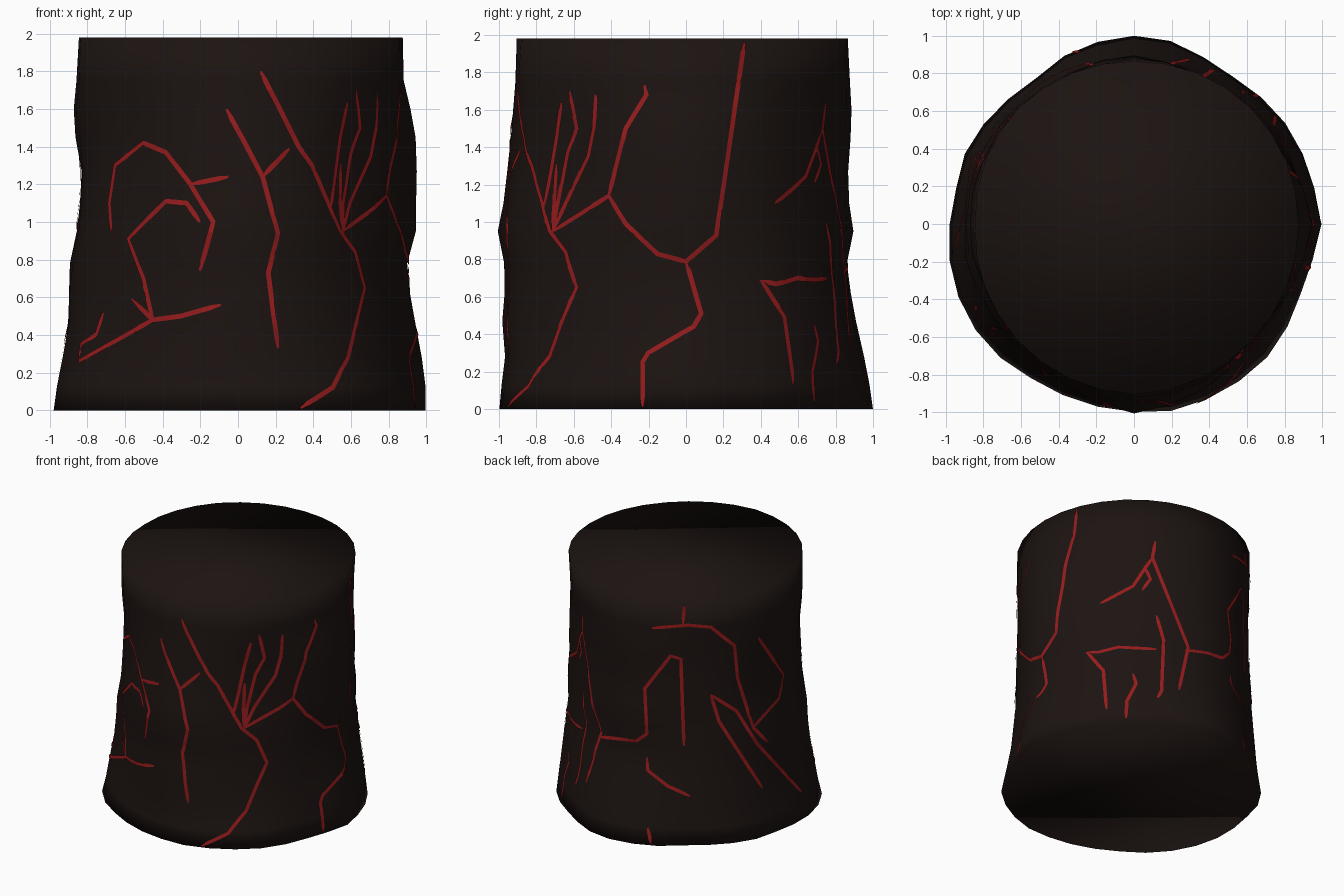
import bpy, bmesh, random
from math import sin, cos, pi, radians, ceil
from mathutils import Vector
from mathutils.bvhtree import BVHTree

random.seed(4)
H = 1.98


def interp(pts, x):
    for (a, fa), (b, fb) in zip(pts, pts[1:]):
        if x <= b:
            return fa + (fb - fa) * max(0, x - a) / (b - a)
    return pts[-1][1]


def material(name, rgb):
    m = bpy.data.materials.new(name)
    m.diffuse_color = (*rgb, 1)
    return m


def make_object(name, bm, mat):
    me = bpy.data.meshes.new(name)
    bm.to_mesh(me)
    me.materials.append(mat)
    ob = bpy.data.objects.new(name, me)
    bpy.context.collection.objects.link(ob)
    return ob


# Side profiles (height, radius) every 45 degrees from +x, and the plan outline (angle, radius)
SIDES = [
    [(0, .98), (.13, .985), (.33, .95), (.5, .92), (.85, .89), (.97, .94), (1.45, .94), (1.75, .88), (H, .875)],
    [(0, .98), (.3, .94), (.65, .9), (1, .86), (1.5, .84), (H, .875)],
    [(0, .99), (.25, .95), (.5, .9), (.78, .85), (.95, .885), (1.2, .865), (1.6, .88), (H, .865)],
    [(0, .97), (.5, .91), (1, .88), (1.5, .865), (H, .87)],
    [(0, .99), (.2, .955), (.5, .91), (.75, .905), (1.05, .845), (1.3, .835), (1.56, .88), (H, .845)],
    [(0, 1.0), (.48, .905), (1, .87), (1.42, .84), (1.7, .86), (H, .875)],
    [(0, .985), (.25, .955), (.47, .975), (.75, .955), (.95, .995), (1.25, .955), (1.7, .915), (H, .905)],
    [(0, .995), (.28, .925), (.65, .89), (.95, .885), (1.15, .86), (1.7, .88), (H, .88)]]
PLAN = [(0, 1.0), (12, .98), (35, .97), (60, .94), (83, 1.0), (110, .98), (122, .94), (156, .98),
        (171, .96), (197, 1.0), (217, 1.0), (239, .97), (258, .985), (281, 1.01), (316, .99),
        (342, .95), (360, 1.0)]


def radius(deg, z):
    k, t = divmod(deg / 45, 1)
    k = int(k) % 8
    r = interp(SIDES[k], z) * (1 - t) + interp(SIDES[(k + 1) % 8], z) * t
    return r * (1 + (interp(PLAN, deg) - .985) * (1 - z / H))


# Rock column: stacked uneven rings with flat caps, smooth all over
N = 32
LEVELS = [0, .13, .28, .47, .62, .78, .95, 1.1, 1.27, 1.45, 1.6, 1.75, H]
bm = bmesh.new()
rings = []
for z in LEVELS:
    ring = []
    for i in range(N):
        a = 2 * pi * i / N
        r = radius(360 * i / N, z)
        if 0 < z < H:
            r += random.uniform(-.006, .006)
        ring.append(bm.verts.new((r * cos(a), r * sin(a), z)))
    rings.append(ring)
for lo, hi in zip(rings, rings[1:]):
    for i in range(N):
        j = (i + 1) % N
        bm.faces.new((lo[i], lo[j], hi[j], hi[i]))
bm.faces.new(rings[0][::-1])
bm.faces.new(rings[-1])
for f in bm.faces:
    f.smooth = True
bm.normal_update()
column = make_object("rock_column", bm, material("dark_rock", (.0115, .0068, .0056)))
tree = BVHTree.FromBMesh(bm)
bm.free()


# Cracks: thin ribbons drawn in a view direction and cast onto the rock
def view(az, el, cx=0, cy=0, scale=0):
    a, e = radians(az), radians(el)
    right = Vector((cos(a), sin(a), 0))
    flat = Vector((-sin(a), cos(a), 0))
    fwd = flat * cos(e) - Vector((0, 0, sin(e)))
    up = flat * sin(e) + Vector((0, 0, cos(e)))

    def cast(p):
        s, t = ((p[0] - cx) / scale, (cy - p[1]) / scale) if scale else (p[0], p[1] - H / 2)
        o = Vector((0, 0, H / 2)) + right * s + up * t - fwd * 5
        return tree.ray_cast(o, fwd)[:2]
    return cast, (.06 * scale if scale else .06)


def ribbon(bm, v, path):
    cast, step = v
    pts = []
    for a, b in zip(path, path[1:]):
        a, b = Vector(a), Vector(b)
        n = ceil((b - a).length / step)
        pts += [a.lerp(b, i / n) for i in range(n)]
    pts.append(Vector(path[-1]))
    hits = [h for h in map(cast, pts) if h[0] and abs(h[1].z) < .9]
    last = len(hits) - 1
    prev = None
    for i, (p, n) in enumerate(hits):
        d = (hits[min(i + 1, last)][0] - hits[max(i - 1, 0)][0]).normalized()
        side = n.cross(d).normalized() * (.006 if i in (0, last) else .013)
        c = p + n * .006
        cur = bm.verts.new(c - side), bm.verts.new(c + side)
        if prev:
            bm.faces.new((prev[0], cur[0], cur[1], prev[1]))
        prev = cur


FRONT = view(0, 0), [
    [(-.67, .95), (-.68, 1.1), (-.65, 1.3), (-.5, 1.42), (-.38, 1.37), (-.25, 1.2), (-.13, 1), (-.2, .74)],
    [(-.25, 1.2), (-.15, 1.22), (-.05, 1.24)],
    [(-.2, 1), (-.27, 1.1), (-.38, 1.11), (-.58, .91), (-.5, .7), (-.45, .48), (-.84, .26), (-.83, .35),
     (-.75, .4), (-.71, .52)],
    [(-.56, .59), (-.45, .48), (-.3, .5), (-.09, .56)],
    [(-.06, 1.6), (.13, 1.24), (.21, .94), (.16, .73), (.21, .33)], [(.13, 1.24), (.27, 1.39)],
    [(.12, 1.8), (.32, 1.4), (.39, 1.3), (.54, .95), (.62, .84), (.67, .65), (.58, .28), (.5, .12), (.33, .01)],
    [(.49, 1.07), (.54, 1.45), (.58, 1.64)]]
RIGHT = view(90, 0), [
    [(-.71, .95), (-.41, 1.14), (-.32, .99), (-.15, .83), (0, .79), (.16, .93), (.31, 1.96)],
    [(0, .79), (.08, .51), (.04, .44), (-.2, .3), (-.23, .25), (-.23, .01)],
    [(-.41, 1.14), (-.32, 1.5), (-.21, 1.68), (-.22, 1.73)],
    [(-.71, .95), (-.69, 1.31)], [(-.71, .95), (-.63, 1.37), (-.58, 1.5), (-.62, 1.7)],
    [(-.71, .95), (-.52, 1.35), (-.49, 1.5), (-.48, 1.68)]]
BACK_RIGHT = view(140, -30, 1133, 676, 131), [
    [(1154, 548), (1151, 564), (1186, 652), (1177, 694)], [(1151, 564), (1132, 592), (1100, 609)],
    [(1143, 572), (1149, 585), (1141, 596)],
    [(1155, 654), (1118, 652), (1098, 657), (1087, 657), (1103, 675), (1106, 713)],
    [(1125, 722), (1126, 705), (1135, 688), (1132, 678)], [(1155, 621), (1162, 645), (1160, 695), (1156, 702)]]
BACK_LEFT = view(215, 25, 688, 674, 131), [
    [(655, 631), (690, 628), (712, 630), (735, 648), (738, 680), (753, 728), (767, 742)],
    [(687, 602), (685, 628)], [(758, 640), (783, 677), (778, 700), (753, 728)],
    [(603, 737), (640, 741), (650, 734), (648, 690), (673, 658), (683, 661), (686, 746)],
    [(650, 757), (651, 770), (670, 785), (692, 795)], [(712, 696), (720, 722), (762, 787)],
    [(712, 696), (737, 712), (757, 744), (800, 791)], [(651, 826), (654, 842)]]

bm = bmesh.new()
for v, paths in (FRONT, RIGHT, BACK_RIGHT, BACK_LEFT):
    for path in paths:
        ribbon(bm, v, path)
make_object("red_cracks", bm, material("crack_red", (.3, .011, .012)))
bm.free()
